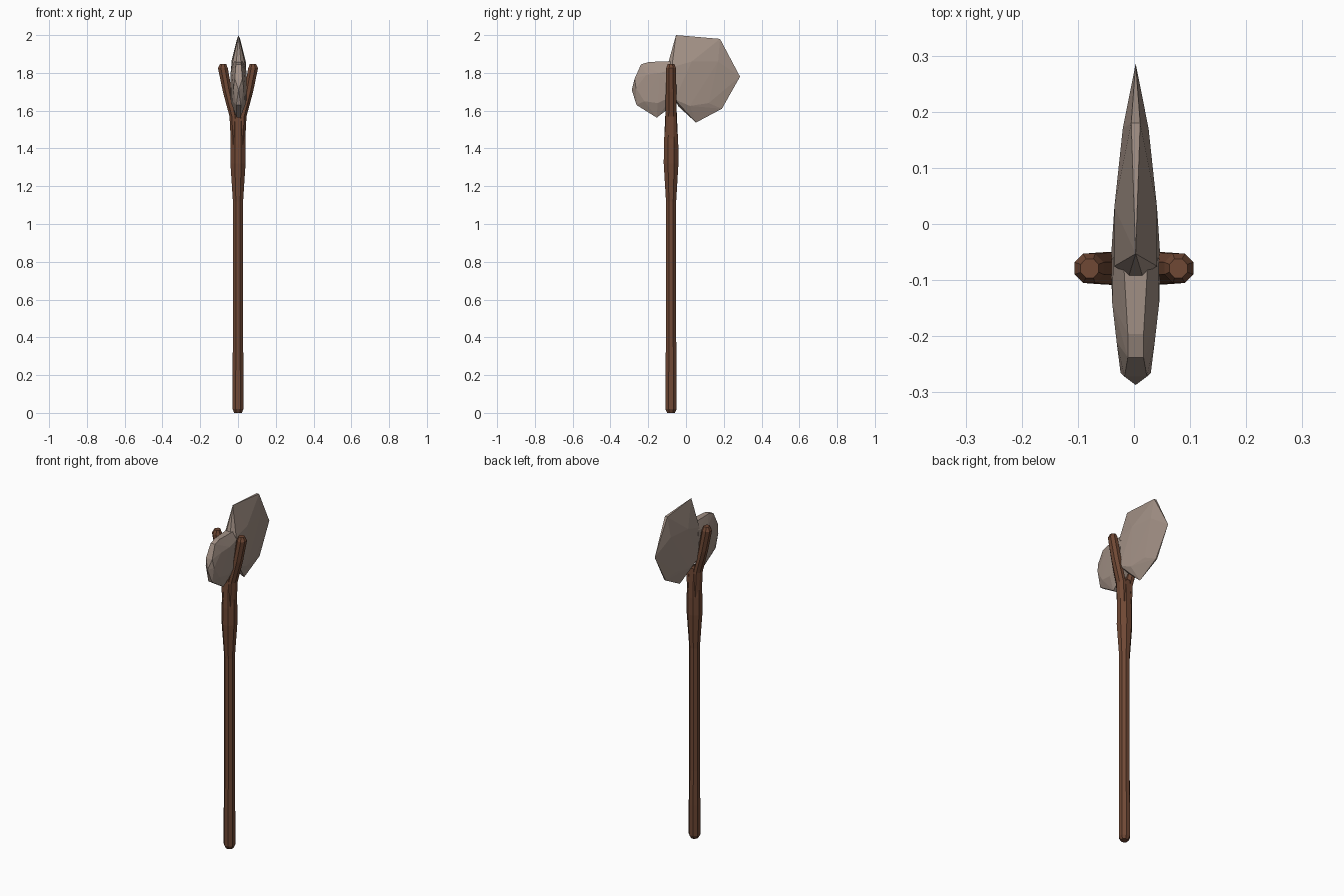
import bpy, bmesh, math

if "Cube" in bpy.data.objects:
    bpy.data.objects.remove(bpy.data.objects["Cube"])


def material(name, color):
    m = bpy.data.materials.new(name)
    m.diffuse_color = (*color, 1)
    m.use_nodes = True
    m.node_tree.nodes["Principled BSDF"].inputs["Base Color"].default_value = m.diffuse_color
    return m


WOOD = material("wood", (0.16, 0.065, 0.035))
STONE = material("stone", (0.36, 0.28, 0.235))


def finish(name, bm, mat):
    bmesh.ops.recalc_face_normals(bm, faces=bm.faces[:])
    me = bpy.data.meshes.new(name)
    bm.to_mesh(me)
    bm.free()
    me.materials.append(mat)
    ob = bpy.data.objects.new(name, me)
    bpy.context.collection.objects.link(ob)
    return ob


def loft(name, rings, sides=8):
    """Stack of horizontal rings given as (x, y, z, x radius, y radius)."""
    bm = bmesh.new()
    loops = []
    for x, y, z, rx, ry in rings:
        angles = [2 * math.pi * (i + 0.5) / sides for i in range(sides)]
        k = 1 / math.cos(math.pi / sides)
        loops.append([bm.verts.new((x + rx * k * math.cos(a), y + ry * k * math.sin(a), z))
                      for a in angles])
    for a, b in zip(loops, loops[1:]):
        for i in range(sides):
            j = (i + 1) % sides
            bm.faces.new((a[i], a[j], b[j], b[i]))
    bm.faces.new(loops[0])
    bm.faces.new(loops[-1])
    return finish(name, bm, WOOD)


def chipped_stone(name, rim, flanks):
    """Hull of a thin rim (y, z, half width) and mirrored flank points."""
    bm = bmesh.new()
    for y, z, w in rim + flanks:
        for s in ((-1, 1) if w else (1,)):
            bm.verts.new((s * w + 0.003, y, z))
    res = bmesh.ops.convex_hull(bm, input=bm.verts[:])
    loose = [v for v in bm.verts if not v.link_faces]
    bmesh.ops.delete(bm, geom=loose, context='VERTS')
    return finish(name, bm, STONE)


# Shaft, swelling below the fork
Y = -0.079
loft("shaft", [
    (0, Y, 0.0, 0.020, 0.020), (0, Y, 0.02, 0.029, 0.030),
    (0, Y, 0.20, 0.029, 0.030), (0, Y, 0.40, 0.027, 0.027),
    (0, Y, 1.12, 0.027, 0.027), (0, Y, 1.32, 0.040, 0.039),
    (0, Y, 1.42, 0.040, 0.038), (0, Y, 1.59, 0.034, 0.030)])

# Two fork prongs gripping the stone
for side, label in ((-1, "left"), (1, "right")):
    loft("fork_prong_" + label, [
        (side * 0.017, Y, 1.42, 0.020, 0.030),
        (side * 0.024, Y, 1.57, 0.021, 0.030),
        (side * 0.056, Y, 1.70, 0.024, 0.028),
        (side * 0.080, Y, 1.825, 0.026, 0.026),
        (side * 0.079, Y, 1.848, 0.016, 0.017)])

# Broad sharp blade
chipped_stone("axe_blade", [
    (-0.053, 2.0, 0), (0.18, 1.98, 0.008), (0.286, 1.78, 0), (0.19, 1.61, 0.004),
    (0.053, 1.537, 0), (-0.04, 1.622, 0.012), (-0.092, 1.86, 0.012)],
    [(-0.075, 1.83, 0.038), (-0.06, 1.66, 0.044), (0.02, 1.625, 0.037),
     (0.03, 1.86, 0.038), (0.12, 1.64, 0.024), (0.17, 1.86, 0.023)])

# Blunt stone at the back of the head
chipped_stone("axe_poll", [
    (-0.196, 1.858, 0.014), (-0.238, 1.845, 0.014), (-0.272, 1.77, 0.020),
    (-0.287, 1.71, 0), (-0.262, 1.63, 0.012), (-0.155, 1.563, 0.010),
    (-0.08, 1.62, 0.018), (-0.06, 1.862, 0.022)],
    [(-0.265, 1.72, 0.027), (-0.21, 1.79, 0.034), (-0.22, 1.65, 0.032),
     (-0.15, 1.64, 0.039), (-0.14, 1.80, 0.042), (-0.065, 1.68, 0.044),
     (-0.06, 1.82, 0.040)])
